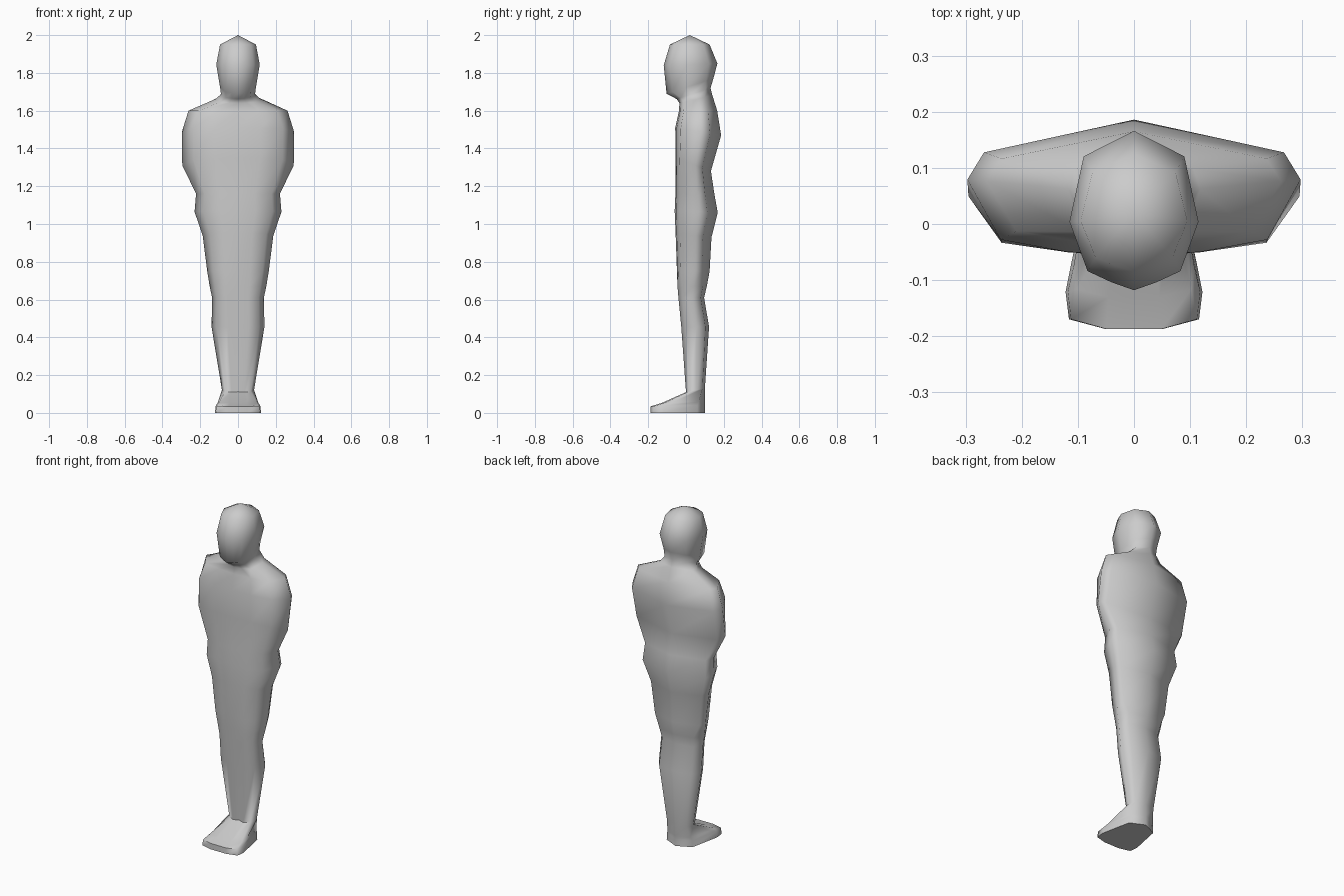
import bpy
import bmesh

old = bpy.data.objects.get("Cube")
if old:
    bpy.data.objects.remove(old, do_unlink=True)

grey = bpy.data.materials.new("plain grey")
grey.use_nodes = True
color = (0.6, 0.6, 0.6, 1)
grey.diffuse_color = color
grey.node_tree.nodes["Principled BSDF"].inputs["Base Color"].default_value = color

# Half cross-sections from front centre to back centre: (share of half width, share of depth)
foot = [(0, 0), (.42, 0), (.95, .06), (1, .23), (.7, .86), (0, 1)]
legs = [(0, .1), (.4, 0), (.8, .16), (1, .55), (.75, .87), (0, 1)]
trunk = [(0, 0), (.4, .03), (.8, .12), (1, .56), (.9, .76), (0, 1)]
skull = [(0, 0), (.35, .05), (.72, .12), (1, .43), (.78, .84), (0, 1)]

# Rings from sole to crown: section, half width, front y, front z, back y, back z
rings = [
    (foot, .122, -.187, 0, .1, 0),
    (foot, .118, -.187, .035, .1, .04),
    (foot, .108, -.13, .052, .1, .06),
    (legs, .085, 0, .11, .1, .13),
    (legs, .14, -.025, .455, .122, .455),
    (legs, .137, -.04, .61, .096, .61),
    (legs, .15, -.045, .67, .11, .67),
    (trunk, .163, -.048, .75, .125, .75),
    (trunk, .187, -.055, .95, .135, .93),
    (trunk, .23, -.06, 1.07, .168, 1.06),
    (trunk, .222, -.056, 1.16, .15, 1.16),
    (trunk, .295, -.056, 1.35, .132, 1.28),
    (trunk, .297, -.057, 1.51, .186, 1.47),
    (trunk, .262, -.037, 1.6, .165, 1.6),
    (trunk, .118, -.035, 1.64, .14, 1.68),
    (skull, .09, -.05, 1.662, .13, 1.72),
    (skull, .095, -.103, 1.69, .145, 1.77),
    (skull, .115, -.118, 1.84, .166, 1.85),
    (skull, .095, -.085, 1.95, .125, 1.95),
]


def ring_verts(bm, section, width, front, front_z, back, back_z):
    """Add one mirrored ring; tilted rings rise evenly from front to back."""
    half = [(u * width, front + v * (back - front), front_z + v * (back_z - front_z))
            for u, v in section]
    mirrored = [(-x, y, z) for x, y, z in half[-2:0:-1]]
    return [bm.verts.new(p) for p in half + mirrored]


# Figure: one skin lofted from sole to crown
bm = bmesh.new()
loops = [ring_verts(bm, *ring) for ring in rings]
count = len(loops[0])
for lower, upper in zip(loops, loops[1:]):
    for i in range(count):
        j = (i + 1) % count
        bm.faces.new((lower[i], lower[j], upper[j], upper[i]))
bm.faces.new(loops[0][::-1])
crown = bm.verts.new((0, .02, 2))
for i in range(count):
    bm.faces.new((loops[-1][i], loops[-1][(i + 1) % count], crown))
bmesh.ops.recalc_face_normals(bm, faces=bm.faces)

mesh = bpy.data.meshes.new("standing_figure")
bm.to_mesh(mesh)
bm.free()
mesh.materials.append(grey)
figure = bpy.data.objects.new("standing_figure", mesh)
bpy.context.collection.objects.link(figure)

# Smooth skin with a sharp edge around the sole
bpy.ops.object.select_all(action='DESELECT')
figure.select_set(True)
bpy.context.view_layer.objects.active = figure
bpy.ops.object.shade_smooth_by_angle(angle=1.2)
